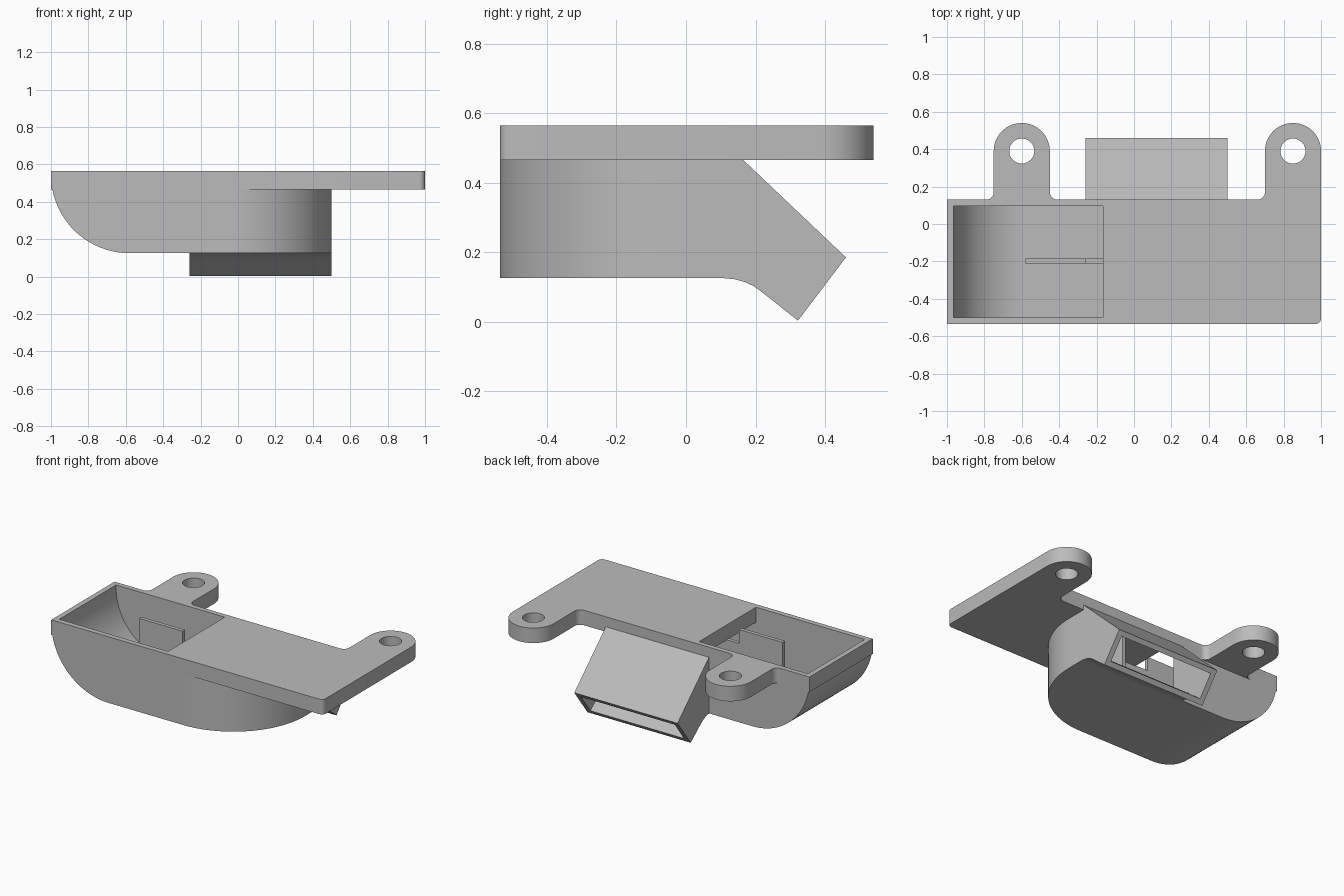
import bpy, bmesh, math
from mathutils import Vector

if "Cube" in bpy.data.objects:
    bpy.data.objects.remove(bpy.data.objects["Cube"])

grey = bpy.data.materials.new("light grey")
grey.diffuse_color = (0.5, 0.5, 0.5, 1)
grey.use_nodes = True
grey.node_tree.nodes["Principled BSDF"].inputs["Base Color"].default_value = grey.diffuse_color


def arc(cx, cy, r, a0, a1, n=24):
    """Points on a circular arc, angles in degrees."""
    return [(cx + r * math.cos(math.radians(a0 + (a1 - a0) * i / n)),
             cy + r * math.sin(math.radians(a0 + (a1 - a0) * i / n))) for i in range(n + 1)]


def prism(name, pts, lo, hi, axis):
    """Extrude a 2D outline along the given axis."""
    place = {'x': lambda p, h: (h, p[0], p[1]),
             'y': lambda p, h: (p[0], h, p[1]),
             'z': lambda p, h: (p[0], p[1], h)}[axis]
    bm = bmesh.new()
    face = bm.faces.new([bm.verts.new(place(p, lo)) for p in pts])
    ext = bmesh.ops.extrude_face_region(bm, geom=[face])
    move = Vector(place((0, 0), hi - lo))
    bmesh.ops.translate(bm, vec=move, verts=[v for v in ext['geom'] if isinstance(v, bmesh.types.BMVert)])
    bmesh.ops.recalc_face_normals(bm, faces=bm.faces)
    mesh = bpy.data.meshes.new(name)
    bm.to_mesh(mesh)
    bm.free()
    mesh.materials.append(grey)
    ob = bpy.data.objects.new(name, mesh)
    bpy.context.collection.objects.link(ob)
    return ob


def combine(ob, other, op):
    """Apply a boolean and discard the helper."""
    mod = ob.modifiers.new("bool", 'BOOLEAN')
    mod.operation, mod.object, mod.solver = op, other, 'EXACT'
    bpy.context.view_layer.objects.active = ob
    bpy.ops.object.modifier_apply(modifier=mod.name)
    bpy.data.objects.remove(other)


def plan(x0, x1, y0, y1):
    """Plan outline with one large rounded corner at the front right."""
    r = x1 + 0.03
    return [(x0, y0)] + arc(-0.03, y0 + r, r, -90, 0, 32) + [(x1, y1), (x0, y1)]


# Hollow duct body: plan outline crossed with a curved side profile
duct = prism("duct", plan(-1, 0.5, -0.535, 0.13), 0.0, 0.565, 'z')
side = [(-1, 0.7)] + arc(-0.58, 0.545, 0.42, 180, 270) + [(1.2, 0.125), (1.2, 0.7)]
combine(duct, prism("side_profile", side, -1, 1, 'y'), 'INTERSECT')

# Angled outlet nozzle
nozzle = [(0.0, 0.125), (0.11, 0.125), (0.14, 0.122), (0.17, 0.114), (0.195, 0.102), (0.215, 0.088),
          (0.322, 0.003), (0.46, 0.185), (0.13, 0.498), (0.0, 0.498)]
combine(duct, prism("nozzle", nozzle, -0.26, 0.5, 'x'), 'UNION')

# Mounting plate with two ears
f = 0.04
outline = ([(-1, -0.535)] + arc(0.97, -0.505, 0.03, -90, 0, 6)
           + arc(0.85, 0.39, 0.15, 0, 180, 32)
           + arc(0.7 - f, 0.13 + f, f, 0, -90, 8)
           + arc(-0.45 + f, 0.13 + f, f, 270, 180, 8)
           + arc(-0.6, 0.39, 0.15, 0, 180, 32)
           + arc(-0.75 - f, 0.13 + f, f, 0, -90, 8) + [(-1, 0.13)])
combine(duct, prism("plate", outline, 0.465, 0.565, 'z'), 'UNION')

# Inner cavity, open at the top left
cavity = prism("cavity", plan(-0.965, 0.465, -0.5, 0.097), 0.0, 0.8, 'z')
inner = ([(-1.2, 0.7), (-1.2, 0.545)] + arc(-0.58, 0.545, 0.385, 180, 270)
         + [(1.2, 0.16), (1.2, 0.465), (-0.165, 0.465), (-0.165, 0.7)])
combine(cavity, prism("inner_profile", inner, -1, 1, 'y'), 'INTERSECT')
combine(duct, cavity, 'DIFFERENCE')

# Nozzle channel
channel = [(0.0, 0.16), (0.115, 0.16), (0.15, 0.155), (0.185, 0.143), (0.235, 0.115),
           (0.38, 0.0), (0.477, 0.125), (0.114, 0.465), (0.0, 0.465)]
combine(duct, prism("channel", channel, -0.225, 0.465, 'x'), 'DIFFERENCE')

# Screw holes
for x in (-0.6, 0.85):
    combine(duct, prism("hole", arc(x, 0.39, 0.067, 0, 348.75, 31), 0.3, 0.8, 'z'), 'DIFFERENCE')

# Guide vane: tall straight fin, then a lower part curving towards the nozzle
fin = prism("guide_fin", [(-0.58, -0.21), (-0.26, -0.21), (-0.26, -0.185), (-0.58, -0.185)], 0.15, 0.563, 'z')
bend = ([(-0.26, -0.21)] + arc(-0.03, -0.005, 0.205, -90, 0) + [(0.175, 0.1), (0.15, 0.1)]
        + arc(-0.03, -0.005, 0.18, 0, -90) + [(-0.26, -0.185)])
vane = prism("guide_vane", bend, 0.15, 0.47, 'z')

for ob in (duct, fin, vane):
    bpy.ops.object.select_all(action='DESELECT')
    ob.select_set(True)
    bpy.context.view_layer.objects.active = ob
    bpy.ops.object.shade_smooth_by_angle(angle=math.radians(30))
